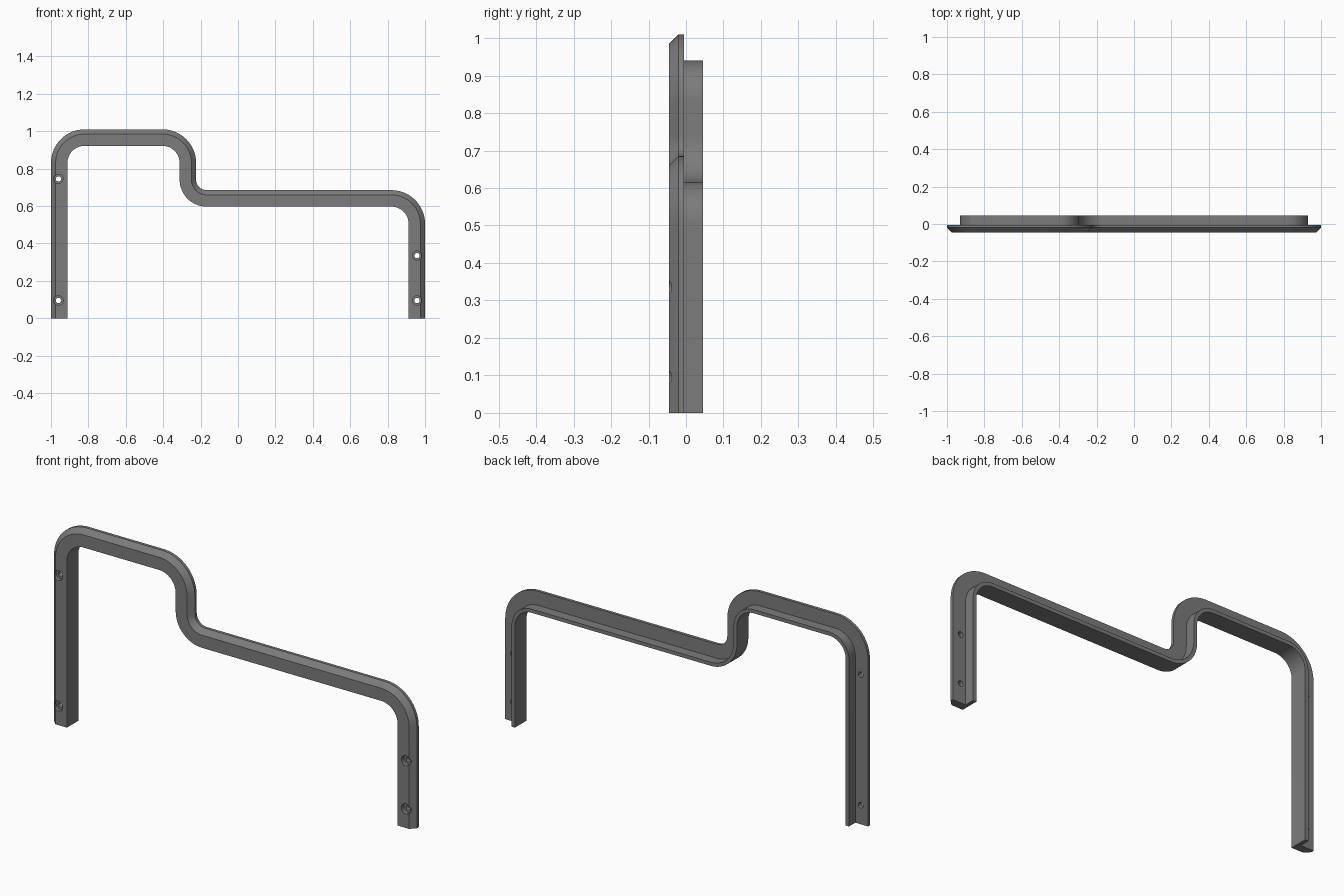
import bpy, bmesh, math
from mathutils import Vector

if "Cube" in bpy.data.objects:
    bpy.data.objects.remove(bpy.data.objects["Cube"])

steel = bpy.data.materials.new("dark grey metal")
steel.diffuse_color = (0.2, 0.2, 0.2, 1)
steel.use_nodes = True
steel.node_tree.nodes["Principled BSDF"].inputs["Base Color"].default_value = steel.diffuse_color

# L-shaped section: (distance inward from the outer edge, y)
SECTION = [(0, -0.005), (0, -0.02), (0.025, -0.045), (0.088, -0.045),
           (0.088, 0.045), (0.07, 0.045), (0.07, -0.005)]

# Bends along the outer edge: centre x, centre z, radius, start angle, end angle
BENDS = [(-0.82, 0.83, 0.18, 180, 90),
         (-0.404, 0.83, 0.18, 90, 0),
         (-0.168, 0.741, 0.056, 180, 270),
         (0.82, 0.505, 0.18, 90, 0)]
STEPS = 16

# Stations: outer edge point and inward direction
stations = [(Vector((-1, 0)), Vector((1, 0)))]
for cx, cz, r, a0, a1 in BENDS:
    sign = -1 if a1 < a0 else 1
    for i in range(STEPS + 1):
        a = math.radians(a0 + (a1 - a0) * i / STEPS)
        out = Vector((math.cos(a), math.sin(a)))
        stations.append((Vector((cx, cz)) + out * r, out * sign))
stations.append((Vector((1, 0)), Vector((-1, 0))))

# Bent rail
bm = bmesh.new()
rings = []
for p, n in stations:
    rings.append([bm.verts.new((p.x + n.x * d, y, p.y + n.y * d)) for d, y in SECTION])
k = len(SECTION)
for a, b in zip(rings, rings[1:]):
    for j in range(k):
        bm.faces.new((a[j], a[(j + 1) % k], b[(j + 1) % k], b[j]))
bm.faces.new(rings[0])
bm.faces.new(rings[-1])
bmesh.ops.recalc_face_normals(bm, faces=bm.faces)
mesh = bpy.data.meshes.new("bent_rail")
bm.to_mesh(mesh)
bm.free()
rail = bpy.data.objects.new("bent_rail", mesh)
bpy.context.collection.objects.link(rail)
mesh.materials.append(steel)


def cut_hole(x, z, radius, y0, y1):
    """Drill a round hole through the rail between two depths."""
    bpy.ops.mesh.primitive_cylinder_add(vertices=32, radius=radius, depth=y1 - y0,
                                        location=(x, (y0 + y1) / 2, z),
                                        rotation=(math.pi / 2, 0, 0))
    cutter = bpy.context.object
    cutter.name = "hole_cutter"
    cutter.hide_render = True
    cutter.data.materials.append(steel)
    mod = rail.modifiers.new("hole", 'BOOLEAN')
    mod.operation = 'DIFFERENCE'
    mod.solver = 'EXACT'
    mod.object = cutter
    bpy.context.view_layer.objects.active = rail
    bpy.ops.object.modifier_apply(modifier=mod.name)
    bpy.data.objects.remove(cutter)


# Counterbored screw holes in the legs
for x, z in [(-0.96, 0.745), (-0.96, 0.095), (0.957, 0.335), (0.957, 0.095)]:
    cut_hole(x, z, 0.025, -0.1, -0.025)
    cut_hole(x, z, 0.014, -0.1, 0.03)

bpy.ops.object.select_all(action='DESELECT')
rail.select_set(True)
bpy.context.view_layer.objects.active = rail
bpy.ops.object.shade_smooth_by_angle(angle=math.radians(30))
